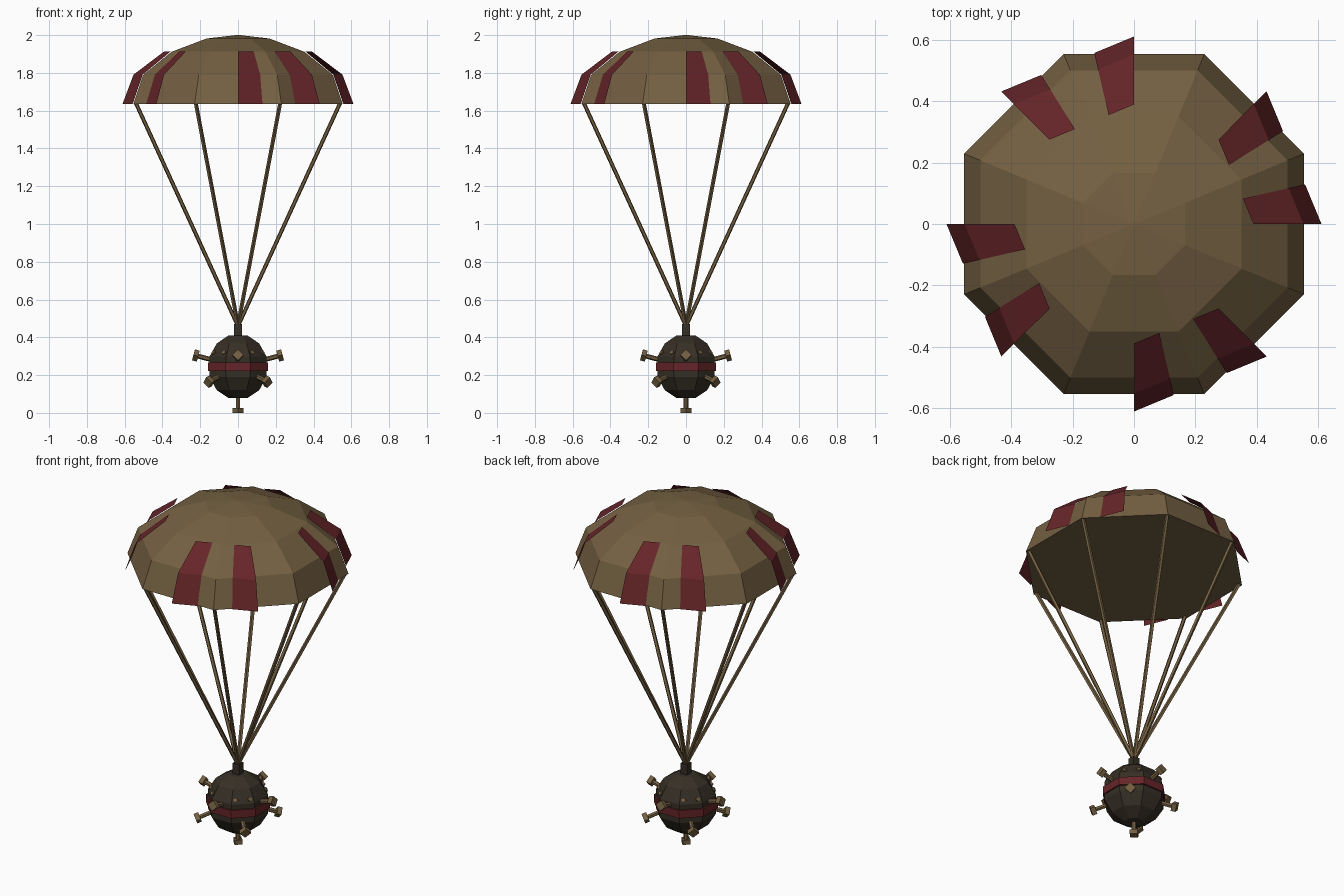
import bpy, bmesh
from math import cos, sin, pi, radians
from mathutils import Vector

cube = bpy.data.objects.get("Cube")
if cube:
    bpy.data.objects.remove(cube, do_unlink=True)


def material(name, rgb):
    m = bpy.data.materials.new(name)
    m.use_nodes = True
    m.diffuse_color = (*rgb, 1)
    m.node_tree.nodes["Principled BSDF"].inputs["Base Color"].default_value = (*rgb, 1)
    return m


TAN = material("tan canvas", (0.175, 0.117, 0.054))
RED = material("dark red", (0.13, 0.018, 0.021))
DARK = material("dark iron", (0.036, 0.028, 0.018))


def finish(name, bm, mat, closed=True):
    if closed:
        bmesh.ops.recalc_face_normals(bm, faces=bm.faces)
    mesh = bpy.data.meshes.new(name)
    bm.to_mesh(mesh)
    bm.free()
    mesh.materials.append(mat)
    obj = bpy.data.objects.new(name, mesh)
    bpy.context.collection.objects.link(obj)
    return obj


def polar(r, angle, z):
    return Vector((r * cos(angle), r * sin(angle), z))


def lathe(name, profile, mat, sides=8):
    """Flat-sided turned solid, capped at both ends."""
    bm = bmesh.new()
    rings = [[bm.verts.new(polar(r, (i + 0.5) * 2 * pi / sides, z)) for i in range(sides)]
             for r, z in profile]
    for a, b in zip(rings, rings[1:]):
        for i in range(sides):
            j = (i + 1) % sides
            bm.faces.new((a[i], a[j], b[j], b[i]))
    bm.faces.new(rings[0])
    bm.faces.new(rings[-1])
    return finish(name, bm, mat)


def rod(bm, start, end, radius, sides):
    """Straight prism between two points."""
    axis = end - start
    made = bmesh.ops.create_cone(bm, cap_ends=True, segments=sides, radius1=radius,
                                 radius2=radius, depth=axis.length)["verts"]
    turn = axis.to_track_quat('Z', 'Y')
    for v in made:
        v.co = turn @ v.co + (start + end) / 2


# Canopy: faceted dome with a closed underside
lathe("canopy", [(0.60, 1.635), (0.543, 1.79), (0.38, 1.912), (0.18, 1.982), (0.012, 2.0)], TAN)

# Red stripes: paired folded strips on every other side of a slightly larger octagon
bm = bmesh.new()
levels = [(0.612, 1.634), (0.553, 1.791), (0.39, 1.914)]
for k in range(4):
    for t0, t1 in ((0, 0.3), (0.7, 1)):
        rows = []
        for r, z in levels:
            a, b = polar(r, k * pi / 2, z), polar(r, k * pi / 2 + pi / 4, z)
            rows.append([bm.verts.new(a.lerp(b, t)) for t in (t0, t1)])
        for low, high in zip(rows, rows[1:]):
            bm.faces.new((low[0], low[1], high[1], high[0]))
finish("canopy_stripes", bm, RED, closed=False)

# Ropes from the rim corners to the connector
bm = bmesh.new()
for i in range(8):
    rod(bm, Vector((0, 0, 0.46)), polar(0.585, (i + 0.5) * pi / 4, 1.64), 0.011, 5)
finish("ropes", bm, TAN)

# Connector, body and band
lathe("connector", [(0.03, 0.40), (0.03, 0.47)], DARK, sides=4)
CENTRE = Vector((0, 0, 0.244))
lathe("body", [(0.172 * sin(radians(a)), CENTRE.z - 0.175 * cos(radians(a)))
               for a in (18, 45, 72, 108, 135, 162)], DARK)
lathe("body_band", [(0.173, 0.222), (0.173, 0.268)], RED)


# Horns: shaft with a square head, pointing away from the body centre
def horn(bm, azimuth, elevation, reach=0.244):
    d = polar(cos(elevation), azimuth, sin(elevation))
    rod(bm, CENTRE + d * 0.13, CENTRE + d * (reach - 0.02), 0.013, 6)
    rod(bm, CENTRE + d * (reach - 0.026), CENTRE + d * reach, 0.03, 4)


bm = bmesh.new()
for k in range(4):
    horn(bm, k * pi / 2, radians(15))
    horn(bm, k * pi / 2 + pi / 4, radians(-20))
horn(bm, 0, -pi / 2)
finish("horns", bm, TAN)

# Small studs on the upper shoulder
bm = bmesh.new()
for k in range(4):
    for side in (-1, 1):
        d = polar(cos(radians(27)), k * pi / 2 + side * radians(30), sin(radians(27)))
        rod(bm, CENTRE + d * 0.14, CENTRE + d * 0.172, 0.014, 4)
finish("studs", bm, TAN)
